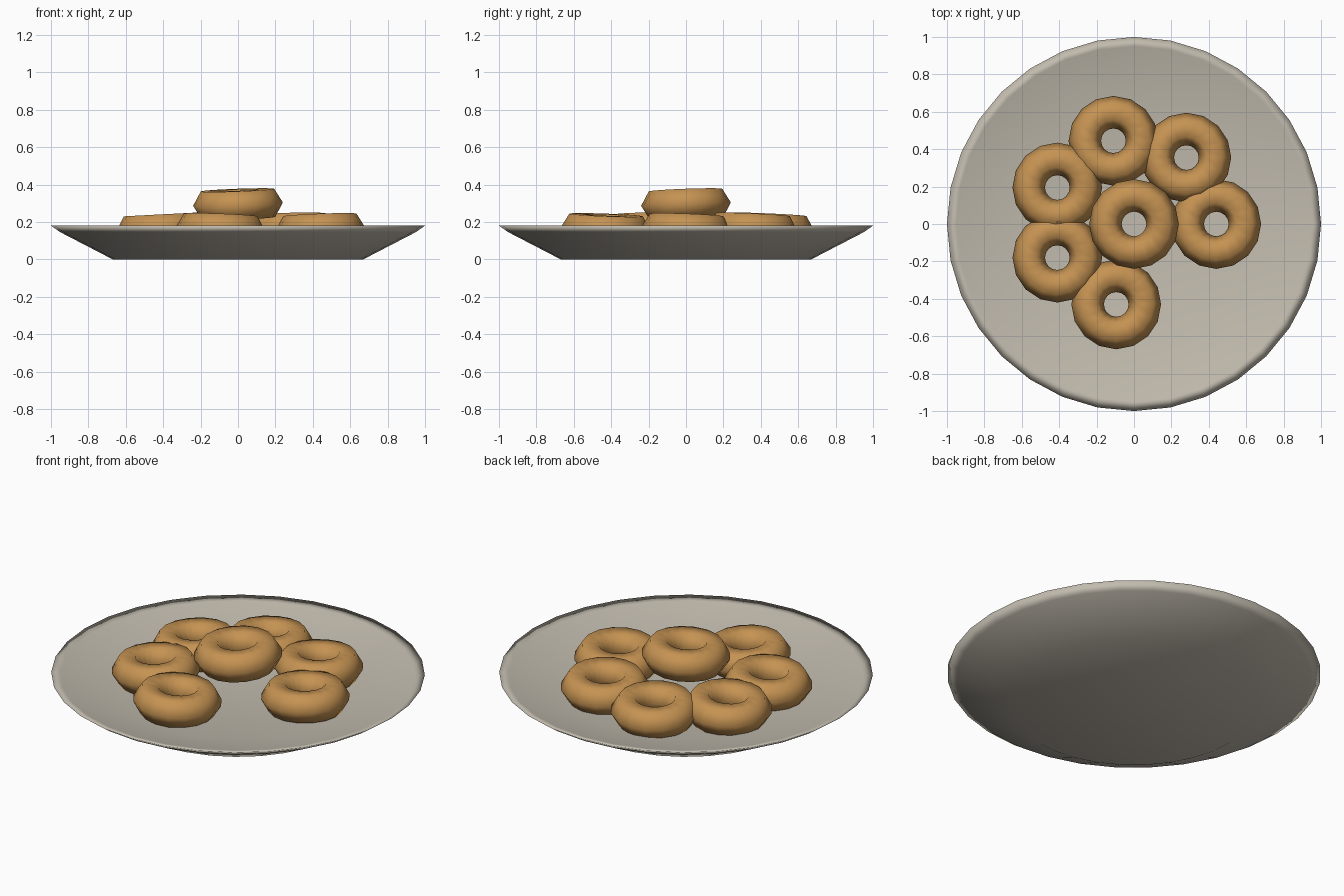
import bpy, bmesh
from math import cos, sin, pi, radians
from mathutils import Matrix, Vector

cube = bpy.data.objects.get("Cube")
if cube:
    bpy.data.objects.remove(cube, do_unlink=True)


def make_material(name, rgb):
    mat = bpy.data.materials.new(name)
    mat.use_nodes = True
    mat.diffuse_color = (*rgb, 1)
    bsdf = mat.node_tree.nodes["Principled BSDF"]
    bsdf.inputs["Base Color"].default_value = (*rgb, 1)
    bsdf.inputs["Roughness"].default_value = 0.7
    return mat


def lathe(name, profile, segments, mat, closed):
    """Spin an (r, z) profile about z; open profiles get flat end caps."""
    bm = bmesh.new()
    rings = [[bm.verts.new((r * cos(2 * pi * i / segments), r * sin(2 * pi * i / segments), z))
              for i in range(segments)] for r, z in profile]
    pairs = list(zip(rings, rings[1:]))
    if closed:
        pairs.append((rings[-1], rings[0]))
    else:
        bm.faces.new(rings[0])
        bm.faces.new(rings[-1])
    for a, b in pairs:
        for i in range(segments):
            j = (i + 1) % segments
            bm.faces.new((a[i], a[j], b[j], b[i]))
    bmesh.ops.recalc_face_normals(bm, faces=bm.faces)
    for face in bm.faces:
        face.smooth = True
    mesh = bpy.data.meshes.new(name)
    bm.to_mesh(mesh)
    bm.free()
    mesh.materials.append(mat)
    obj = bpy.data.objects.new(name, mesh)
    bpy.context.collection.objects.link(obj)
    return obj


glaze = make_material("warm grey ceramic", (0.54, 0.50, 0.425))
dough = make_material("golden dough", (0.56, 0.29, 0.085))

# Shallow plate: underside, rim, then the dished inside
lathe("plate", [(0.67, 0), (0.95, 0.145), (1, 0.18), (0.95, 0.168), (0.64, 0.09)],
      32, glaze, False)

# Rings of dough: x, y, centre height, direction of the raised side in degrees
MAJOR, MINOR, TILT = 0.153, 0.087, radians(3)
section = [(MAJOR + MINOR * cos(k * pi / 3), MINOR * sin(k * pi / 3)) for k in range(6)]
placements = {
    "top_doughnut": (0, 0, 0.295, 45),
    "right_side_doughnut": (0.44, 0, 0.162, -45),
    "back_right_doughnut": (0.28, 0.355, 0.165, -60),
    "back_doughnut": (-0.11, 0.445, 0.165, -60),
    "back_left_doughnut": (-0.41, 0.195, 0.165, 0),
    "front_left_doughnut": (-0.41, -0.18, 0.165, 0),
    "front_doughnut": (-0.095, -0.43, 0.162, -135),
}
for name, (x, y, z, heading) in placements.items():
    ring = lathe(name, section, 16, dough, True)
    a = radians(heading)
    axis = Vector((sin(a), -cos(a), 0))
    ring.matrix_world = Matrix.Translation((x, y, z)) @ Matrix.Rotation(TILT, 4, axis)
